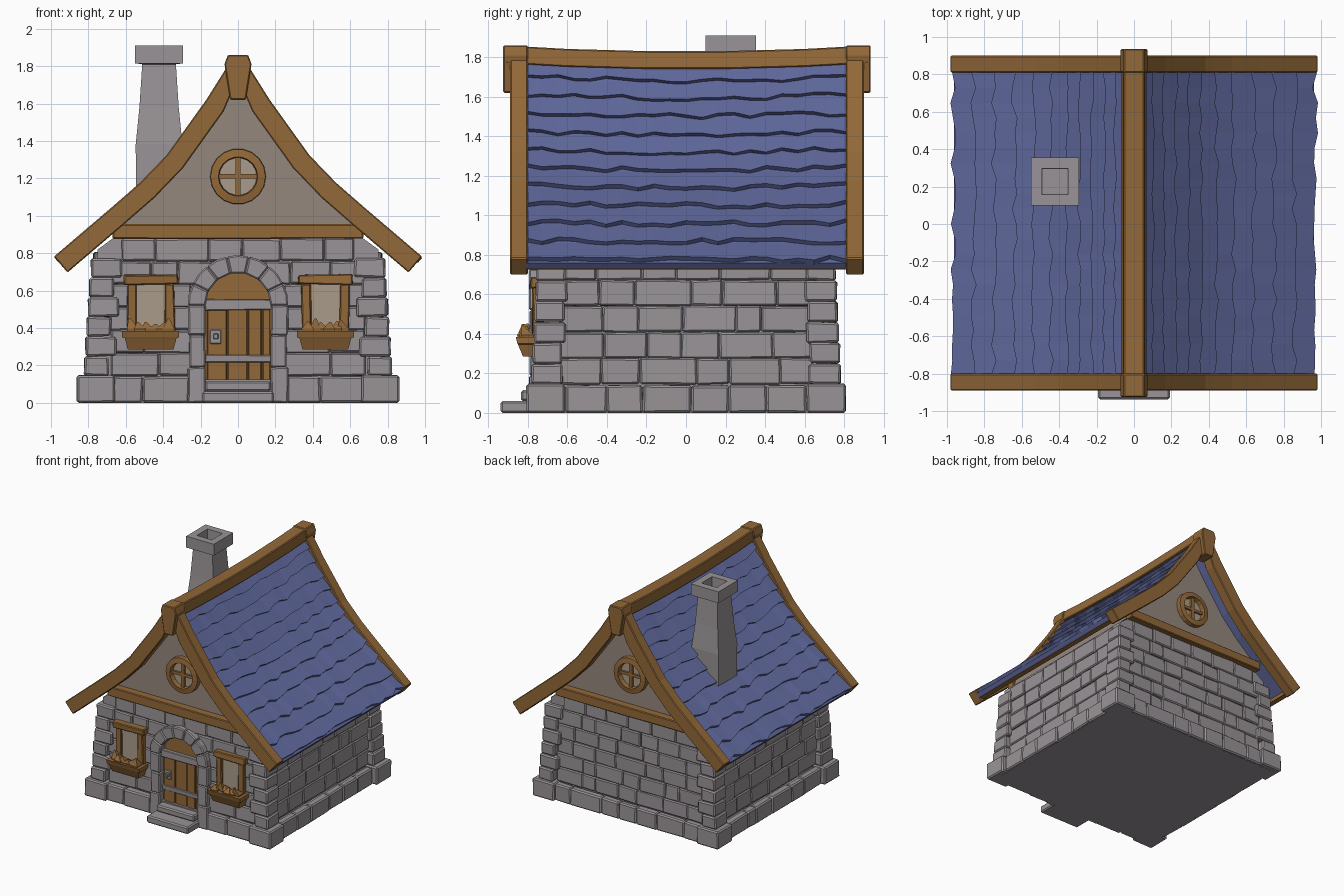
import bpy, bmesh, math, random
from mathutils import Vector

if "Cube" in bpy.data.objects:
    bpy.data.objects.remove(bpy.data.objects["Cube"])
random.seed(4)
R = random.uniform

def mat(name, r, g, b):
    m = bpy.data.materials.new(name)
    m.diffuse_color = (r, g, b, 1)
    m.use_nodes = True
    m.node_tree.nodes["Principled BSDF"].inputs["Base Color"].default_value = m.diffuse_color
    return m

STONE = mat("grey stone", 0.32, 0.295, 0.31)
WOOD = mat("brown wood", 0.29, 0.14, 0.04)
SLATE = mat("blue slate", 0.118, 0.142, 0.34)
PLASTER = mat("taupe plaster", 0.30, 0.245, 0.205)
PANE = mat("pale pane", 0.40, 0.33, 0.26)

def finish(bm, name, m, bevel=0):
    bmesh.ops.recalc_face_normals(bm, faces=bm.faces)
    me = bpy.data.meshes.new(name)
    bm.to_mesh(me)
    bm.free()
    me.materials.append(m)
    ob = bpy.data.objects.new(name, me)
    bpy.context.collection.objects.link(ob)
    if bevel:
        b = ob.modifiers.new("bevel", 'BEVEL')
        b.width, b.segments = bevel, 1
    return ob

def loft(bm, rings, closed=False):
    vs = [[bm.verts.new(p) for p in r] for r in rings]
    n = len(vs[0])
    for i in range(len(vs) - (0 if closed else 1)):
        a, b = vs[i], vs[(i + 1) % len(vs)]
        for k in range(n):
            bm.faces.new((a[k], a[(k + 1) % n], b[(k + 1) % n], b[k]))
    if not closed:
        bm.faces.new(vs[0])
        bm.faces.new(vs[-1][::-1])

def prism(bm, pts, y0, y1):
    loft(bm, [[(x, y, z) for x, z in pts] for y in (y0, y1)])

def box(bm, x0, x1, y0, y1, z0, z1, j=0.0):
    rings = [[(x0, y0, z), (x1, y0, z), (x1, y1, z), (x0, y1, z)] for z in (z0, z1)]
    loft(bm, [[[c + R(-j, j) for c in p] for p in r] for r in rings])

def rect(cx, cy, h, z):
    return [(cx - h, cy - h, z), (cx + h, cy - h, z), (cx + h, cy + h, z), (cx - h, cy + h, z)]

# Roof profile for one slope, with offset and ridge sag
CURVE = [(0, 1.85), (0.04, 1.785), (0.15, 1.61), (0.365, 1.31), (0.51, 1.16), (0.665, 1.025), (0.97, 0.765)]

def offset(d):
    out = []
    for i, (x, z) in enumerate(CURVE):
        a, b = CURVE[max(i - 1, 0)], CURVE[min(i + 1, len(CURVE) - 1)]
        t = Vector((b[0] - a[0], b[1] - a[1])).normalized()
        out.append((max(0, x - t.y * d), z + t.x * d))
    return out

def sag(y, z):
    return z - 0.03 * (1 - (y / 0.9) ** 2) * max(0, z - 0.76)

def surf(z, d):
    for (xa, za), (xb, zb) in zip(CURVE, CURVE[1:]):
        if z >= zb:
            break
    t = Vector((xb - xa, zb - za)).normalized()
    return xa + (xb - xa) * (z - za) / (zb - za) - t.y * d, z + t.x * d

# Wall core and plastered gables
bm = bmesh.new()
prism(bm, [(-0.75, 0.1), (0.75, 0.1), (0.75, 0.82), (0.6, 0.93), (-0.6, 0.93), (-0.75, 0.82)], -0.72, 0.72)
box(bm, -0.81, 0.81, -0.765, 0.765, 0, 0.125)
finish(bm, "wall_core", STONE)
bm = bmesh.new()
inner = [p for p in offset(-0.045) if p[1] > 0.9][1:] + [(0.66, 0.9)]
prism(bm, inner + [(-x, z) for x, z in inner[:0:-1]], -0.71, 0.71)
finish(bm, "gable_plaster", PLASTER)

# Brick courses
def course(bm, a, b, z0, z1, d, s, side):
    n = max(1, round((b - a) / 0.2))
    cuts = [a] + [a + (b - a) * (i + R(-0.25, 0.25)) / n for i in range(1, n)] + [b]
    for u, v in zip(cuts, cuts[1:]):
        o = sorted((s * (d - 0.06), s * (d + R(-0.005, 0.006))))
        if side:
            box(bm, *o, u, v, z0, z1, 0.004)
        else:
            box(bm, u, v, *o, z0, z1, 0.004)

bm = bmesh.new()
for s in (-1, 1):
    for i in range(5):
        z = 0.145 + i * 0.132
        course(bm, -0.64, 0.64, z, z + 0.13, 0.77, s, True)
    for i in range(6):
        z = 0.145 + i * 0.1225
        e = 0.68 if i < 5 else 0.62
        gap = (0.25, 0.25, 0.25, 0.25, 0.14, 0)[i] if s < 0 else 0
        for a, b in ([(-e, -gap), (gap, e)] if gap else [(-e, e)]):
            course(bm, a, b, z, z + 0.12, 0.742, s, False)
finish(bm, "wall_bricks", STONE, 0.008)

# Corner quoins and plinth
bm = bmesh.new()
for sx in (-1, 1):
    for sy in (-1, 1):
        for i in range(6):
            z, w, l = 0.145 + i * 0.105, 0.822 - i * 0.007, 0.13 + 0.035 * (i % 2)
            y = 0.782 - i * 0.005
            box(bm, *sorted((sx * (w - l), sx * w)), *sorted((sy * (y - 0.2 + l * 0.3), sy * y)), z, z + 0.103, 0.004)
        box(bm, *sorted((sx * 0.66, sx * 0.862)), *sorted((sy * 0.61, sy * 0.808)), 0, 0.147, 0.003)
    course(bm, -0.61, 0.61, 0, 0.14, 0.83, sx, True)
for a, b, s in ((-0.67, 0.67, 1), (-0.67, -0.26, -1), (0.26, 0.67, -1)):
    course(bm, a, b, 0, 0.14, 0.785, s, False)
for v in bm.verts:
    v.co.z = max(v.co.z, 0)
finish(bm, "quoins_and_plinth", STONE, 0.01)

# Stone door surround and steps
bm = bmesh.new()
for s in (-1, 1):
    for z0, z1, o in ((0, 0.19, 0.268), (0.19, 0.36, 0.258), (0.36, 0.52, 0.268)):
        box(bm, *sorted((s * 0.175, s * o)), -0.792, -0.70, z0, z1, 0.003)
for i in range(7):
    a, b = math.pi * i / 7, math.pi * (i + 1) / 7
    prism(bm, [(r * math.cos(t), 0.52 + r * math.sin(t)) for r, t in
               ((0.175, a), (0.268, a), (0.27, (a + b) / 2), (0.268, b), (0.175, b))], -0.795 + R(0, 0.008), -0.70)
finish(bm, "door_surround", STONE, 0.008)
bm = bmesh.new()
box(bm, -0.192, 0.192, -0.938, -0.75, 0, 0.06)
box(bm, -0.175, 0.175, -0.835, -0.72, 0.06, 0.115)
finish(bm, "door_steps", STONE, 0.01)

# Door boards, transom, bands and handle
bm = bmesh.new()
arch = [(0.18 * math.cos(math.pi * i / 12), 0.52 + 0.18 * math.sin(math.pi * i / 12)) for i in range(13)]
prism(bm, [(-0.18, 0.1), (0.18, 0.1)] + arch, -0.735, -0.71)
for i, (a, b) in enumerate(((-0.165, -0.06), (-0.055, 0.05), (0.055, 0.125), (0.132, 0.172))):
    box(bm, a, b, -0.75 + 0.003 * (i % 2), -0.73, 0.12, 0.5)
finish(bm, "door", WOOD, 0.004)
bm = bmesh.new()
box(bm, -0.178, 0.178, -0.768, -0.72, 0.495, 0.552, 0.004)
box(bm, -0.178, 0.178, -0.757, -0.72, 0.217, 0.255, 0.003)
box(bm, -0.15, -0.09, -0.757, -0.74, 0.315, 0.39)
box(bm, -0.132, -0.105, -0.785, -0.75, 0.34, 0.37)
finish(bm, "door_ironwork", STONE, 0.004)

# Front windows with flower boxes
for s, n in ((-1, "left"), (1, "right")):
    c = s * 0.467
    bm = bmesh.new()
    box(bm, c - 0.08, c + 0.08, -0.756, -0.72, 0.36, 0.64)
    finish(bm, n + "_window_pane", PANE)
    bm = bmesh.new()
    box(bm, c - 0.148, c + 0.148, -0.79, -0.72, 0.632, 0.685, 0.005)
    for t in (-1, 1):
        box(bm, *sorted((c + t * 0.076, c + t * 0.128)), -0.777, -0.72, 0.36, 0.635, 0.005)
    finish(bm, n + "_window_frame", WOOD, 0.006)
    bm = bmesh.new()
    loft(bm, [[(c - w, -y, z), (c + w, -y, z), (c + w, -0.72, z), (c - w, -0.72, z)]
              for w, y, z in ((0.122, 0.825, 0.285), (0.138, 0.85, 0.345), (0.152, 0.853, 0.35), (0.152, 0.862, 0.385))])
    for k in range(6):
        x, y = c - 0.095 + 0.038 * k, -0.81 + R(-0.015, 0.015)
        tip = (x + R(-0.02, 0.02), y + R(-0.03, 0.01))
        loft(bm, [rect(x, y, 0.028, 0.37), rect(x, y, 0.032, 0.395), rect(*tip, 0.005, R(0.42, 0.455))])
    finish(bm, n + "_flower_box", WOOD)

# Gable timber and round windows, front and back
for s, n in ((-1, "front"), (1, "back")):
    bm = bmesh.new()
    loft(bm, [[(x, s * 0.70, 0.878), (x, s * 0.775, 0.878 + R(-0.003, 0.003)), (x, s * 0.775, 0.955), (x, s * 0.70, 0.955)]
              for x in (-0.67, -0.3, 0.05, 0.35, 0.67)])
    finish(bm, n + "_tie_beam", WOOD, 0.006)
    bm = bmesh.new()
    loft(bm, [[(r * math.cos(t), s * y, 1.21 + r * math.sin(t))
               for r, y in ((0.15, 0.70), (0.147, 0.748), (0.105, 0.755), (0.098, 0.70))]
              for t in (math.tau * i / 18 for i in range(18))], closed=True)
    box(bm, -0.014, 0.014, *sorted((s * 0.70, s * 0.735)), 1.105, 1.315)
    box(bm, -0.105, 0.105, *sorted((s * 0.70, s * 0.732)), 1.198, 1.222)
    finish(bm, n + "_round_window", WOOD)
    bm = bmesh.new()
    prism(bm, [(0.103 * math.cos(math.tau * i / 18), 1.21 + 0.103 * math.sin(math.tau * i / 18)) for i in range(18)],
          s * 0.708, s * 0.715)
    finish(bm, n + "_round_pane", PANE)

# Roof deck and overlapping slate courses
ys = [-0.81 + 1.62 * i / 20 for i in range(21)]
levels = [1.80 - (1.80 - 0.775) * i / 11 for i in range(12)]
deck, slates = bmesh.new(), bmesh.new()
for s in (-1, 1):
    prof = offset(-0.01) + offset(-0.05)[::-1]
    loft(deck, [[(s * x, y, sag(y, z)) for x, z in prof] for y in ys[::4]])
    for zt, zb in zip(levels, levels[1:]):
        rings = []
        for y in ys:
            j = R(-0.014, 0.014)
            pts = [surf(zt + 0.01, -0.012), surf(zb + j, 0.016), surf(zb + j, -0.018)]
            rings.append([(s * x, y, sag(y, z)) for x, z in pts])
        loft(slates, rings)
finish(deck, "roof_deck", SLATE)
finish(slates, "roof_slates", SLATE)

# Barge boards, eave boards and ridge beam
bm = bmesh.new()
for sx in (-1, 1):
    for y0, y1 in ((-0.89, -0.80), (0.81, 0.90)):
        loft(bm, [[(sx * o[0], y0, o[1]), (sx * o[0], y1, o[1]), (sx * i[0], y1, i[1]), (sx * i[0], y0, i[1])]
                  for o, i in zip(offset(0.022), offset(-0.09))])
finish(bm, "barge_boards", WOOD, 0.006)
bm = bmesh.new()
for sx in (-1, 1):
    box(bm, *sorted((sx * 0.895, sx * 0.94)), -0.81, 0.82, 0.727, 0.757)
finish(bm, "eave_boards", WOOD)
bm = bmesh.new()
loft(bm, [[(-0.068, y, z - 0.09), (-0.055, y, z), (0.055, y, z), (0.068, y, z - 0.09)]
          for y, z in ((-0.92, 1.86), (-0.6, 1.842), (-0.2, 1.831), (0.2, 1.831), (0.6, 1.842), (0.93, 1.86))])
for y0, y1 in ((-0.925, -0.80), (0.81, 0.935)):
    prism(bm, [(-0.042, 1.62), (0.042, 1.62), (0.072, 1.81), (0.055, 1.86), (-0.055, 1.86), (-0.072, 1.81)], y0, y1)
finish(bm, "ridge_beam", WOOD, 0.006)

# Chimney with hollow cap
bm = bmesh.new()
loft(bm, [rect(-0.422, 0.227, h, z) for h, z in ((0.123, 1.08), (0.125, 1.38), (0.105, 1.58), (0.09, 1.81),
                                                 (0.128, 1.815), (0.128, 1.91), (0.07, 1.91), (0.066, 1.8))])
finish(bm, "chimney", STONE)
